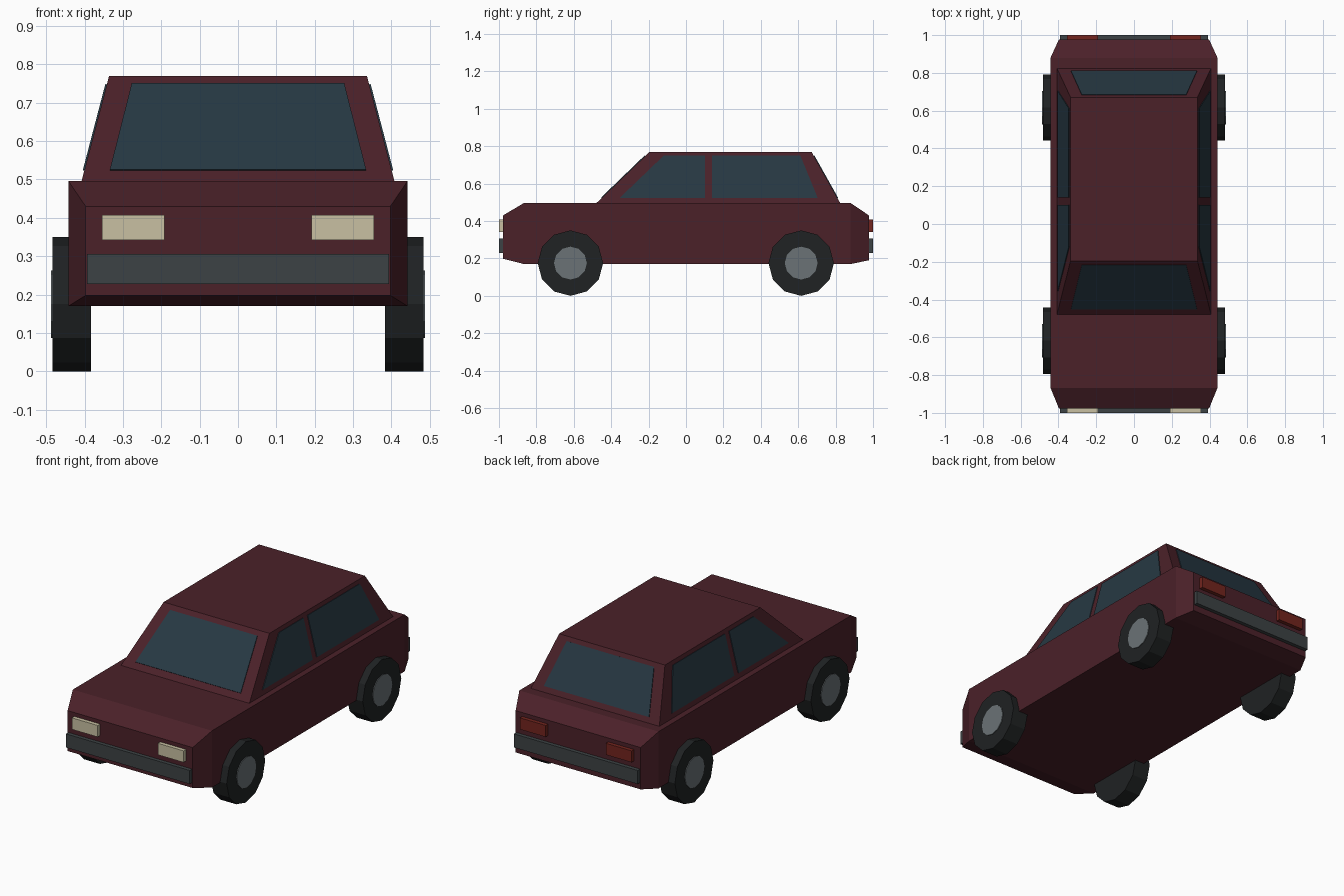
import bpy, bmesh, math
from mathutils import Vector, Matrix

if "Cube" in bpy.data.objects:
    bpy.data.objects.remove(bpy.data.objects["Cube"])


def material(name, rgb):
    m = bpy.data.materials.new(name)
    m.diffuse_color = (*rgb, 1)
    m.use_nodes = True
    m.node_tree.nodes["Principled BSDF"].inputs["Base Color"].default_value = m.diffuse_color
    return m


PAINT = material("maroon_paint", (0.07, 0.015, 0.022))
GLASS = material("dark_glass", (0.02, 0.04, 0.056))
RUBBER = material("rubber", (0.014, 0.016, 0.017))
METAL = material("hub_metal", (0.145, 0.17, 0.18))
TRIM = material("bumper_trim", (0.046, 0.055, 0.058))
LAMP = material("cream_lamp", (0.58, 0.53, 0.36))
RED = material("red_lamp", (0.17, 0.018, 0.013))


def finish(name, bm, mat):
    bmesh.ops.recalc_face_normals(bm, faces=bm.faces[:])
    me = bpy.data.meshes.new(name)
    bm.to_mesh(me)
    bm.free()
    me.materials.append(mat)
    ob = bpy.data.objects.new(name, me)
    bpy.context.collection.objects.link(ob)
    return ob


def loft(name, rings, mat):
    """Bridge equal-length point loops and cap both ends."""
    bm = bmesh.new()
    loops = [[bm.verts.new(p) for p in r] for r in rings]
    n = len(loops[0])
    for a, b in zip(loops, loops[1:]):
        for i in range(n):
            j = (i + 1) % n
            bm.faces.new((a[i], a[j], b[j], b[i]))
    bm.faces.new(loops[0])
    bm.faces.new(loops[-1])
    return finish(name, bm, mat)


def box(name, centre, size, mat):
    bm = bmesh.new()
    bmesh.ops.create_cube(bm, size=1, matrix=Matrix.Translation(centre) @ Matrix.Diagonal((*size, 1)))
    return finish(name, bm, mat)


def disc(name, centre, radius, width, mat):
    # 12-sided cylinder along x with a corner at the top
    bm = bmesh.new()
    bmesh.ops.create_cone(bm, cap_ends=True, segments=12, radius1=radius, radius2=radius, depth=width,
                          matrix=Matrix.Translation(centre) @ Matrix.Rotation(math.pi / 2, 4, 'Y'))
    return finish(name, bm, mat)


# Lower body: full section with tapered nose and tail
sections = [(-0.978, 0.397, 0.198, 0.43), (-0.867, 0.442, 0.17, 0.496),
            (0.88, 0.442, 0.17, 0.496), (0.978, 0.397, 0.19, 0.43)]
loft("body", [[(-w, y, lo), (w, y, lo), (w, y, hi), (-w, y, hi)] for y, w, lo, hi in sections], PAINT)

# Cabin: tapered block
Z0, Z1 = 0.495, 0.77
BASE = (0.408, -0.48, 0.825)   # half width, front y, rear y
ROOF = (0.336, -0.195, 0.671)


def cabin_at(z):
    t = (z - Z0) / (Z1 - Z0)
    return [a + (b - a) * t for a, b in zip(BASE, ROOF)]


def cabin_ring(z):
    w, f, r = cabin_at(z)
    return [(-w, f, z), (w, f, z), (w, r, z), (-w, r, z)]


loft("cabin", [cabin_ring(Z0), cabin_ring(Z1)], PAINT)


# Windows: thin panels lying on the cabin faces
def panel(name, pts, outward):
    pts = [Vector(p) for p in pts]
    n = (pts[1] - pts[0]).cross(pts[2] - pts[0]).normalized()
    if n.dot(Vector(outward)) < 0:
        n = -n
    loft(name, [[p - n * 0.004 for p in pts], [p + n * 0.004 for p in pts]], GLASS)


LO, HI = 0.523, 0.748
wl, fl, rl = cabin_at(LO)
wh, fh, rh = cabin_at(HI)
for name, yl, yh, side in (("windshield", fl, fh, -1), ("rear_window", rl, rh, 1)):
    panel(name, [(-0.334, yl, LO), (0.334, yl, LO), (0.277, yh, HI), (-0.277, yh, HI)], (0, side, 0))
for s, tag in ((1, "right"), (-1, "left")):
    for name, a, b, c, d in (("front_side_window", -0.354, 0.101, 0.101, -0.12),
                             ("rear_side_window", 0.139, 0.704, 0.612, 0.139)):
        panel(f"{name}_{tag}", [(s * wl, a, LO), (s * wl, b, LO), (s * wh, c, HI), (s * wh, d, HI)], (s, 0, 0))

# Bumpers and lamps at both ends
for e, tag, lamp, mat in ((-1, "front", "headlight", LAMP), (1, "rear", "tail_light", RED)):
    box(f"{tag}_bumper", (0, e * 0.985, 0.267), (0.786, 0.03, 0.078), TRIM)
    for s, side in ((1, "right"), (-1, "left")):
        box(f"{lamp}_{side}", (s * 0.273, e * 0.985, 0.375), (0.164, 0.03, 0.066), mat)

# Wheels with hubs
for y, end in ((-0.618, "front"), (0.616, "rear")):
    for s, side in ((1, "right"), (-1, "left")):
        disc(f"{end}_tyre_{side}", (s * 0.433, y, 0.175), 0.175, 0.1, RUBBER)
        disc(f"{end}_hub_{side}", (s * 0.475, y, 0.175), 0.088, 0.024, METAL)
